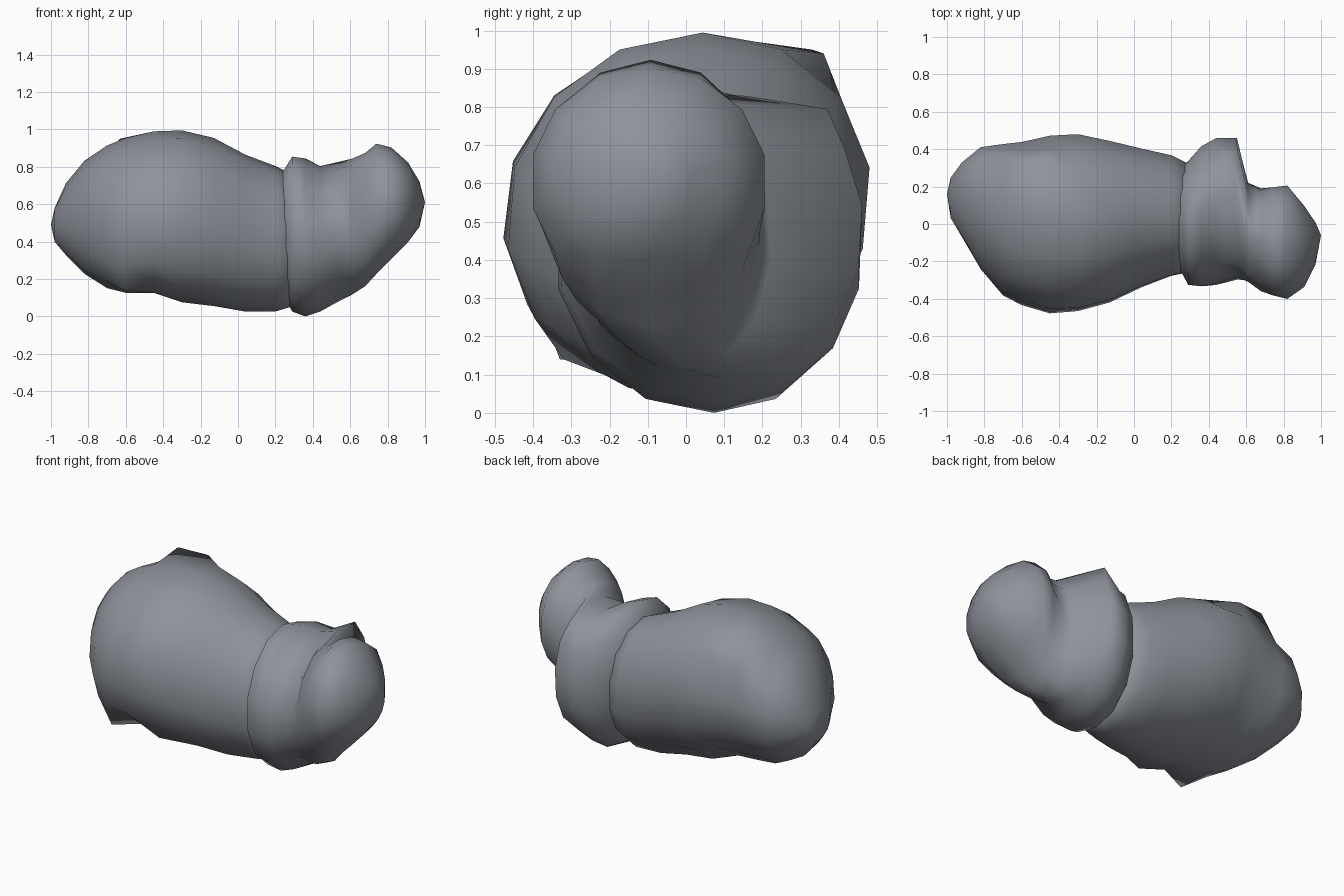
import bpy, bmesh, math
from mathutils import Vector

stone = bpy.data.materials.new("blue grey stone")
stone.diffuse_color = (0.27, 0.29, 0.325, 1)
SIDES = 14


def loft(name, sections, start, end, corners=()):
    """Skin of skewed oval rings. Section: x, y min, y max, z min, z max, top skew, bottom skew.
    Each corner point pulls the nearest vertex onto it."""
    bm = bmesh.new()
    rings = []
    for x, y0, y1, z0, z1, top, bottom in sections:
        ring = []
        for i in range(SIDES):
            t = math.tau * (i + 0.5) / SIDES
            s = math.sin(t)
            skew = (top + bottom) / 2 + s * (top - bottom) / 2
            c = math.cos(t - skew)
            y = (y0 + y1) / 2 + (y1 - y0) / 2 * math.copysign(abs(c) ** 0.97, c) * 1.01
            z = (z0 + z1) / 2 + (z1 - z0) / 2 * math.copysign(abs(s) ** 0.97, s) * 1.01
            ring.append(bm.verts.new((x, y, max(z, 0))))
        rings.append(ring)
    for a, b in zip(rings, rings[1:]):
        for i in range(SIDES):
            j = (i + 1) % SIDES
            bm.faces.new((a[i], a[j], b[j], b[i]))
    for ring, tip in ((rings[0], start), (rings[-1], end)):
        v = bm.verts.new(tip)
        for i in range(SIDES):
            bm.faces.new((ring[i], ring[(i + 1) % SIDES], v))
    for p in map(Vector, corners):
        min(bm.verts, key=lambda v: (v.co - p).length).co = p
    bmesh.ops.recalc_face_normals(bm, faces=bm.faces[:])
    me = bpy.data.meshes.new(name)
    bm.to_mesh(me)
    bm.free()
    me.materials.append(stone)
    me.polygons.foreach_set("use_smooth", [True] * len(me.polygons))
    ob = bpy.data.objects.new(name, me)
    bpy.context.collection.objects.link(ob)
    return ob


# big rounded rear boulder
loft("large_boulder", [
    (-0.98, 0.03, 0.25, 0.40, 0.58, 0.0, 0.0),
    (-0.92, -0.07, 0.33, 0.33, 0.71, 0.05, 0.05),
    (-0.82, -0.24, 0.41, 0.23, 0.83, 0.1, 0.1),
    (-0.70, -0.38, 0.425, 0.155, 0.91, 0.12, 0.15),
    (-0.60, -0.43, 0.435, 0.13, 0.95, 0.14, 0.18),
    (-0.45, -0.475, 0.47, 0.13, 0.985, 0.1, 0.15),
    (-0.30, -0.465, 0.48, 0.08, 0.99, 0.07, 0.1),
    (-0.13, -0.42, 0.445, 0.06, 0.95, 0.06, 0.08),
    (0.04, -0.34, 0.405, 0.03, 0.86, 0.05, 0.05),
    (0.20, -0.28, 0.37, 0.03, 0.80, 0.05, 0.0),
    (0.30, -0.26, 0.32, 0.06, 0.75, 0.05, 0.0),
], (-1.0, 0.16, 0.49), (0.34, 0.04, 0.4),
    [(-0.63, 0.33, 0.95), (-0.45, 0.36, 0.94), (-0.61, -0.33, 0.14), (-0.30, -0.32, 0.14)])

# collar with a step on the back side, running into the rounded knob
loft("collar_and_knob", [
    (0.22, -0.20, 0.27, 0.16, 0.74, 0.0, 0.0),
    (0.29, -0.33, 0.34, 0.03, 0.85, 0.03, -0.05),
    (0.36, -0.34, 0.42, 0.0, 0.84, 0.08, -0.08),
    (0.44, -0.33, 0.46, 0.03, 0.80, 0.15, -0.06),
    (0.55, -0.30, 0.46, 0.09, 0.825, 0.2, -0.06),
    (0.61, -0.31, 0.22, 0.12, 0.84, 0.0, -0.15),
    (0.68, -0.36, 0.19, 0.165, 0.87, -0.05, -0.12),
    (0.74, -0.385, 0.20, 0.23, 0.92, 0.0, 0.0),
    (0.82, -0.405, 0.21, 0.31, 0.90, 0.0, 0.0),
    (0.91, -0.34, 0.10, 0.40, 0.82, 0.0, 0.0),
    (0.97, -0.22, 0.01, 0.48, 0.72, 0.0, 0.0),
], (0.25, 0.02, 0.4), (1.0, -0.06, 0.61), [(0.52, 0.37, 0.795)])
